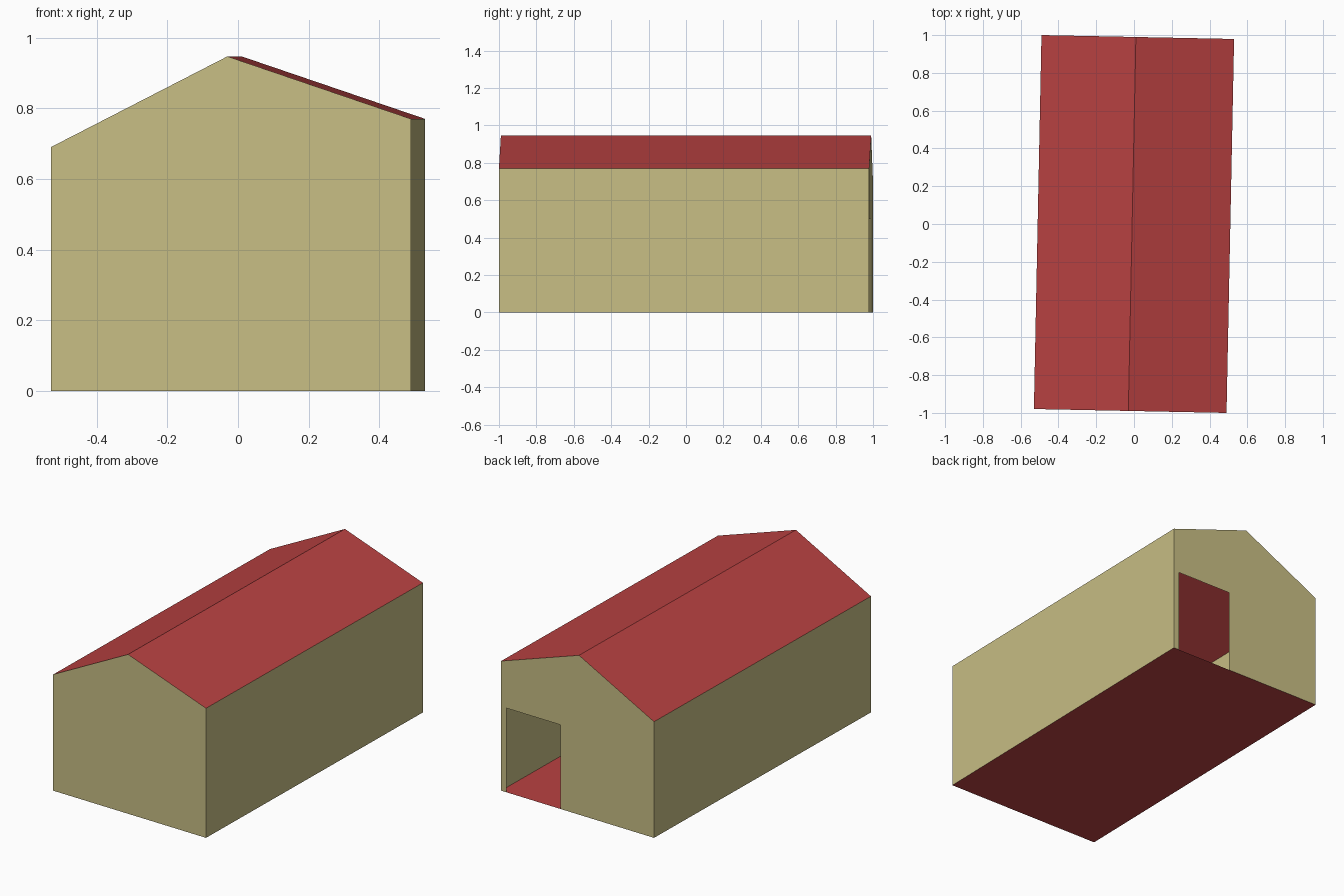
import bpy, bmesh, math

cube = bpy.data.objects.get("Cube")
if cube:
    bpy.data.objects.remove(cube)


def material(name, color):
    m = bpy.data.materials.new(name)
    m.use_nodes = True
    m.diffuse_color = color
    m.node_tree.nodes["Principled BSDF"].inputs["Base Color"].default_value = color
    return m


wall = material("sand_wall", (0.578, 0.515, 0.231, 1))
red = material("red_roof", (0.49, 0.054, 0.054, 1))

HALF_W, HALF_L = 0.51, 0.99
DOOR_NEAR, DOOR_FAR, DOOR_H = 0.473, 0.114, 0.5
TURN = math.radians(-1.16)  # the building sits slightly skewed


def panel(name, corners, mat):
    """One flat sheet through the given corners."""
    bm = bmesh.new()
    bm.faces.new([bm.verts.new(c) for c in corners])
    mesh = bpy.data.meshes.new(name)
    bm.to_mesh(mesh)
    bm.free()
    mesh.materials.append(mat)
    obj = bpy.data.objects.new(name, mesh)
    obj.rotation_euler.z = TURN
    bpy.context.collection.objects.link(obj)


# Gable outline (x, z), with uneven eaves
floor_r, floor_l = (-HALF_W, 0), (HALF_W, 0)
eave_l, ridge, eave_r = (HALF_W, 0.77), (-0.01, 0.947), (-HALF_W, 0.69)
outline = [floor_r, floor_l, eave_l, ridge, eave_r]

# Floor, side walls and roof slopes: each outline edge run along the length
parts = [("floor", red), ("left_wall", wall), ("left_roof", red),
         ("right_roof", red), ("right_wall", wall)]
for i, (name, mat) in enumerate(parts):
    (ax, az), (bx, bz) = outline[i], outline[(i + 1) % len(outline)]
    panel(name, [(ax, -HALF_L, az), (ax, HALF_L, az),
                 (bx, HALF_L, bz), (bx, -HALF_L, bz)], mat)

# Closed front gable
panel("front_gable", [(x, -HALF_L, z) for x, z in outline], wall)

# Back gable with an open doorway
doorway = [(DOOR_FAR, 0), (DOOR_FAR, DOOR_H), (DOOR_NEAR, DOOR_H), (DOOR_NEAR, 0)]
back = [floor_r] + doorway + outline[1:]
panel("back_gable", [(x, HALF_L, z) for x, z in reversed(back)], wall)
